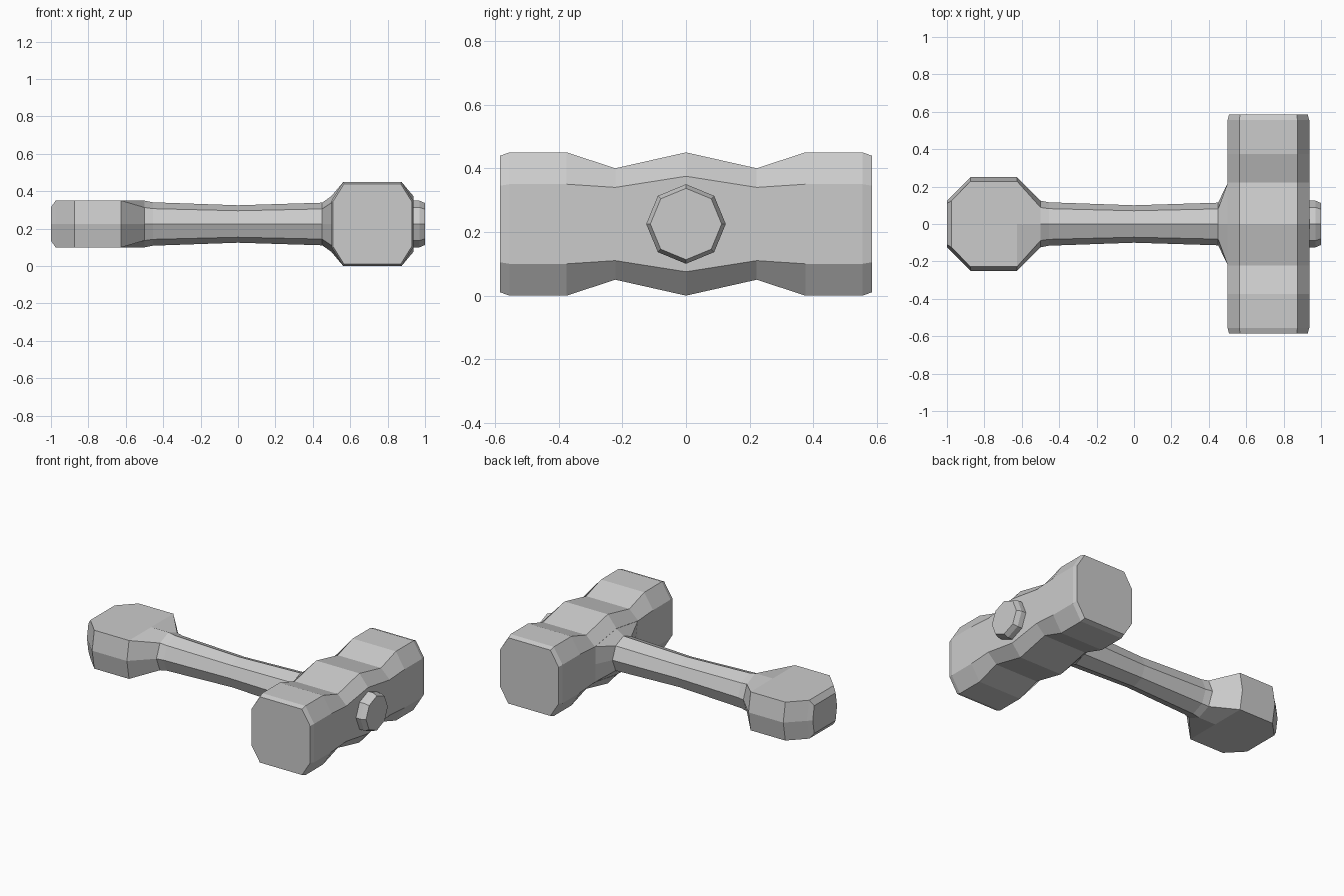
import bpy, bmesh

if "Cube" in bpy.data.objects:
    bpy.data.objects.remove(bpy.data.objects["Cube"])

CZ = 0.225  # height of the handle axis


def loft(name, rings):
    """Skin a list of equal-length point rings and cap both ends."""
    bm = bmesh.new()
    loops = [[bm.verts.new(p) for p in ring] for ring in rings]
    n = len(loops[0])
    for a, b in zip(loops, loops[1:]):
        for i in range(n):
            j = (i + 1) % n
            bm.faces.new((a[i], a[j], b[j], b[i]))
    bm.faces.new(loops[0])
    bm.faces.new(loops[-1])
    bmesh.ops.recalc_face_normals(bm, faces=bm.faces)
    mesh = bpy.data.meshes.new(name)
    bm.to_mesh(mesh)
    bm.free()
    obj = bpy.data.objects.new(name, mesh)
    bpy.context.collection.objects.link(obj)
    return obj


def handle_ring(x, top, cy, cz, side):
    """Eight-point section: top point, corner, side point, mirrored."""
    yz = [(0, top), (cy, cz), (side, 0), (cy, -cz),
          (0, -top), (-cy, -cz), (-side, 0), (-cy, cz)]
    return [(x, y, CZ + z) for y, z in yz]


def round_ring(x, r):
    return handle_ring(x, r, r * 0.7071, r * 0.7071, r)


def head_ring(y, zt, zs, inset=0.0):
    """Chamfered rectangular section of the hammer head."""
    x0, x1, c = 0.5 + inset, 0.937 - inset, 0.063 - inset / 2
    xz = [(x0 + c, zt), (x1 - c, zt), (x1, zs), (x1, -zs),
          (x1 - c, -zt), (x0 + c, -zt), (x0, -zs), (x0, zs)]
    return [(x, y, CZ + z) for x, z in xz]


# Handle with flattened pommel, waisted grip, flared collar and end knob
loft("handle", [
    handle_ring(-1.0, 0.09, 0.11, 0.09, 0.125),
    handle_ring(-0.975, 0.125, 0.125, 0.125, 0.15),
    handle_ring(-0.875, 0.125, 0.228, 0.125, 0.25),
    handle_ring(-0.625, 0.125, 0.228, 0.125, 0.25),
    round_ring(-0.5, 0.125),
    round_ring(-0.455, 0.116),
    round_ring(0.0, 0.1),
    round_ring(0.45, 0.114),
    handle_ring(0.501, 0.15, 0.22, 0.115, 0.22),
    round_ring(0.56, 0.125),
    round_ring(0.97, 0.125),
    round_ring(1.0, 0.112),
])

# Hammer head, mirrored about its middle section
half = [(0.585, 0.214, 0.12, 0.008), (0.555, 0.225, 0.125), (0.375, 0.225, 0.125),
        (0.222, 0.175, 0.115)]
rings = [head_ring(-h[0], *h[1:]) for h in half]
rings.append(head_ring(0, 0.225, 0.15))
rings += [head_ring(*h) for h in reversed(half)]
loft("hammer_head", rings)
